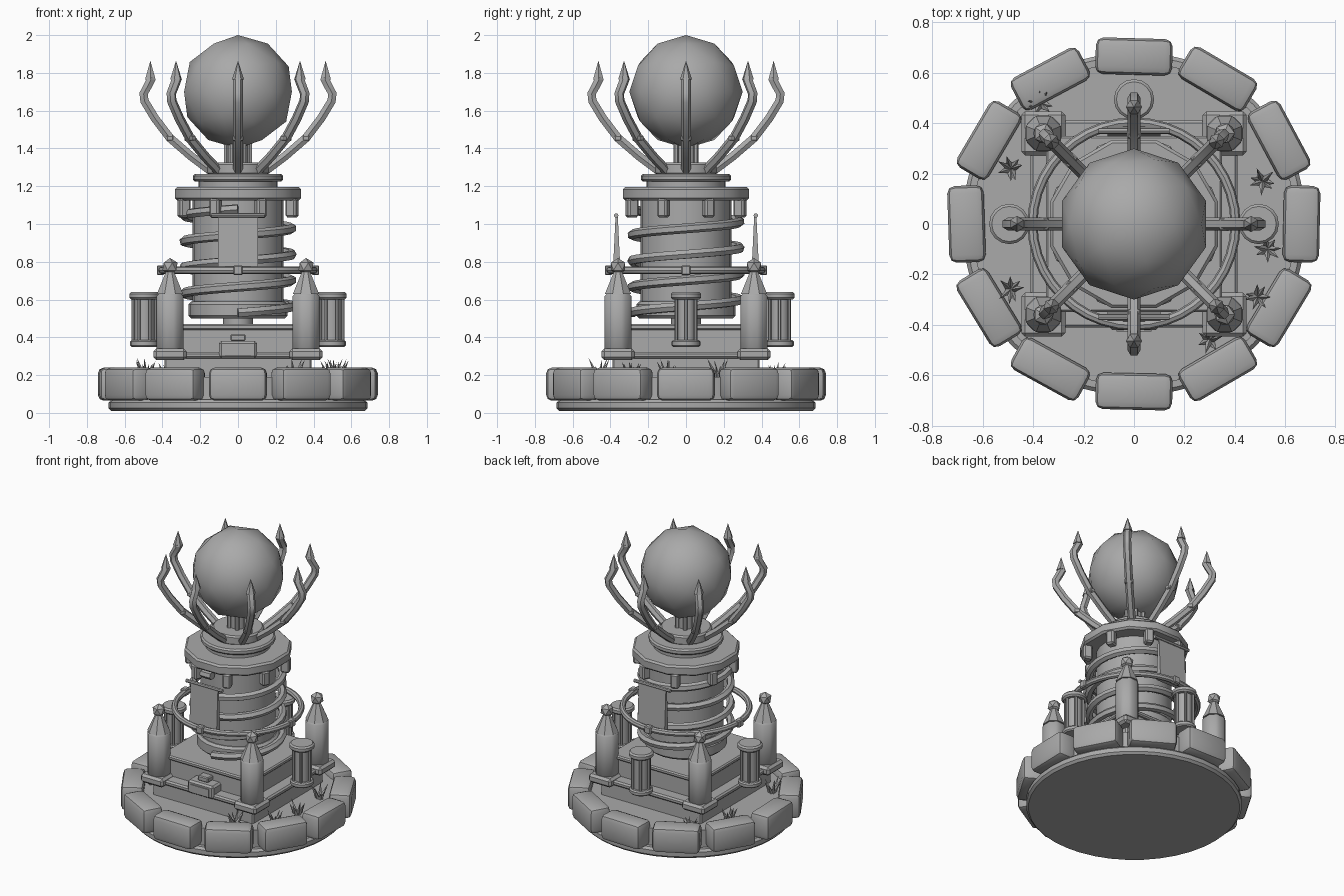
import bpy, math, random
from math import sin, cos, pi, radians
from mathutils import Vector

if "Cube" in bpy.data.objects:
    bpy.data.objects.remove(bpy.data.objects["Cube"])

random.seed(4)
stone = bpy.data.materials.new("stone_grey")
stone.diffuse_color = (0.4, 0.4, 0.4, 1)
stone.use_nodes = True
stone.node_tree.nodes["Principled BSDF"].inputs["Base Color"].default_value = stone.diffuse_color


def finish(name, bevel=0, smooth=True, segs=1):
    ob = bpy.context.object
    ob.name = name
    if bevel:
        m = ob.modifiers.new("bevel", 'BEVEL')
        m.width, m.segments, m.limit_method = bevel, segs, 'ANGLE'
        bpy.ops.object.modifier_apply(modifier="bevel")
    ob.data.materials.append(stone)
    if smooth:
        bpy.ops.object.shade_smooth_by_angle(angle=radians(35))
    return ob


def cone(name, x, y, z0, z1, r0, r1, n=24, bevel=0, turn=0.0):
    bpy.ops.mesh.primitive_cone_add(vertices=n, radius1=r0, radius2=r1, depth=z1 - z0,
                                    location=(x, y, (z0 + z1) / 2), rotation=(0, 0, turn))
    return finish(name, bevel)


def disc(name, x, y, z0, z1, r, n=24, bevel=0, turn=0.0):
    return cone(name, x, y, z0, z1, r, r, n, bevel, turn)


def box(name, loc, size, bevel=0, turn=0.0, segs=1):
    bpy.ops.mesh.primitive_cube_add(size=1, location=loc, rotation=(0, 0, turn))
    bpy.context.object.scale = size
    bpy.ops.object.transform_apply(location=False, rotation=False, scale=True)
    return finish(name, bevel, segs=segs)


def ball(name, loc, r, sub, smooth=True):
    bpy.ops.mesh.primitive_ico_sphere_add(subdivisions=sub, radius=r, location=loc)
    ob = finish(name, smooth=False)
    if smooth:
        bpy.ops.object.shade_smooth()
    return ob


def sweep(name, points, radius, res=1):
    cu = bpy.data.curves.new(name, 'CURVE')
    cu.dimensions, cu.bevel_depth, cu.bevel_resolution = '3D', radius, res
    cu.use_fill_caps = True
    sp = cu.splines.new('POLY')
    sp.points.add(len(points) - 1)
    for p, (x, y, z, k) in zip(sp.points, points):
        p.co, p.radius = (x, y, z, 1), k
    ob = bpy.data.objects.new(name, cu)
    bpy.context.collection.objects.link(ob)
    bpy.ops.object.select_all(action='DESELECT')
    bpy.context.view_layer.objects.active = ob
    ob.select_set(True)
    bpy.ops.object.convert(target='MESH')
    return finish(name)


# round base with a ring of twelve rounded blocks
disc("base_disc", 0, 0, 0.01, 0.07, 0.685, 40, 0.015)
disc("base_floor", 0, 0, 0.06, 0.19, 0.645, 40)
for i in range(12):
    a = i * pi / 6
    box("rim_block", (0.665 * cos(a), 0.665 * sin(a), 0.152), (0.145, 0.305, 0.175),
        0.03, a + random.uniform(-0.04, 0.04), 2)

# stepped square plinth
box("plinth_lower", (0, 0, 0.23), (0.78, 0.78, 0.14), 0.01)
box("plinth_lower_lip", (0, 0, 0.305), (0.82, 0.82, 0.035), 0.01)
box("plinth_upper", (0, 0, 0.38), (0.66, 0.66, 0.14))
box("plinth_upper_lip", (0, 0, 0.455), (0.70, 0.70, 0.03), 0.008)

# small front plaque with a block above
box("plaque", (0, -0.37, 0.335), (0.20, 0.10, 0.09), 0.012)
box("plaque_panel", (0, -0.422, 0.33), (0.14, 0.01, 0.055))
box("plaque_block", (0, -0.36, 0.398), (0.08, 0.06, 0.035), 0.006)

# corner pillars
for sx in (-1, 1):
    for sy in (-1, 1):
        x, y = 0.36 * sx, 0.36 * sy
        box("pillar_foot", (x, y, 0.31), (0.175, 0.175, 0.06), 0.015)
        disc("pillar_shaft", x, y, 0.33, 0.63, 0.078, 8, 0.012, pi / 8)
        cone("pillar_roof", x, y, 0.63, 0.75, 0.075, 0.022, 8, 0, pi / 8)
        ball("pillar_finial", (x, y, 0.775), 0.045, 1, False)

# caged lanterns on the sides and back
for x, y in ((-0.495, 0), (0.495, 0), (0, 0.495)):
    disc("lantern_bottom", x, y, 0.35, 0.385, 0.076, 16, 0.008)
    disc("lantern_core", x, y, 0.38, 0.61, 0.052, 12)
    disc("lantern_top", x, y, 0.60, 0.64, 0.08, 16, 0.01)
    for k in range(6):
        a = k * pi / 3
        disc("lantern_bar", x + 0.06 * cos(a), y + 0.06 * sin(a), 0.375, 0.61, 0.009, 6)

# central column, wrapped by a spiral
disc("column_neck", 0, 0, 0.46, 0.51, 0.08, 12)
disc("column_foot", 0, 0, 0.50, 0.59, 0.262, 24, 0.015)
disc("column_core", 0, 0, 0.58, 1.13, 0.24, 24)
turns, steps = 4, 112
spiral = []
for i in range(steps + 1):
    a = -pi / 2 + 2 * pi * turns * i / steps
    spiral.append((0.285 * cos(a), 0.285 * sin(a), 0.53 + 0.55 * i / steps, 1))
sweep("spiral_band", spiral, 0.026)

# floating ring with clamps
bpy.ops.mesh.primitive_torus_add(major_radius=0.403, minor_radius=0.02, major_segments=40,
                                 minor_segments=8, location=(0, 0, 0.755))
finish("outer_ring")
for i in range(4):
    a = i * pi / 2
    box("ring_clamp", (0.41 * cos(a), 0.41 * sin(a), 0.755), (0.04, 0.05, 0.05), 0.006, a)

# hanging banners, front and back
for s in (-1, 1):
    ob = box("banner", (0, 0.367 * s, 0.895), (0.21, 0.02, 0.29))
    for v in ob.data.vertices:
        v.co.y *= 0.6 if v.co.z > 0 else 2.0
    bpy.ops.mesh.primitive_cylinder_add(vertices=8, radius=0.012, depth=0.28,
                                        location=(0, 0.37 * s, 1.045), rotation=(0, pi / 2, 0))
    finish("banner_rod")

# collar with brackets, and the stacked cap above it
disc("collar", 0, 0, 1.125, 1.195, 0.345, 12, 0.012, pi / 12)
for i in range(8):
    a = (i + 0.5) * pi / 4
    box("collar_bracket", (0.31 * cos(a), 0.31 * sin(a), 1.085), (0.06, 0.055, 0.10), 0.01, a)
disc("cap_lower", 0, 0, 1.19, 1.235, 0.21, 24)
disc("cap_middle", 0, 0, 1.225, 1.265, 0.238, 24, 0.01)
disc("cap_upper", 0, 0, 1.26, 1.325, 0.165, 24, 0.01)
disc("orb_neck", 0, 0, 1.32, 1.46, 0.055, 12)
for i in range(6):
    a = i * pi / 3
    disc("neck_rib", 0.06 * cos(a), 0.06 * sin(a), 1.32, 1.44, 0.015, 6)
ball("orb", (0, 0, 1.70), 0.30, 2)

# eight curved claws around the orb: radius, height, thickness
claw = [(0.13, 1.27, 1), (0.25, 1.36, 1), (0.36, 1.455, 1), (0.44, 1.56, 1), (0.495, 1.65, 1),
        (0.50, 1.69, 1), (0.47, 1.745, 1), (0.455, 1.775, 1)]
for i in range(8):
    a = i * pi / 4
    sweep("claw", [(r * cos(a), r * sin(a), z, k) for r, z, k in claw], 0.026)
    cone("claw_tip", 0.464 * cos(a), 0.464 * sin(a), 1.765, 1.865, 0.032, 0.0, 6, 0, a)
    box("claw_joint", (0.36 * cos(a), 0.36 * sin(a), 1.455), (0.04, 0.056, 0.03), 0.006, a)

# tufts of spiky leaves between rim and plinth
for cx, cy in ((0.51, 0.17), (0.53, -0.10), (0.49, -0.29), (-0.49, 0.22), (-0.49, -0.26),
               (0.30, -0.46), (-0.37, 0.48)):
    for k in range(7):
        a = k * 2 * pi / 7 + random.uniform(-0.3, 0.3)
        x, y = cx + 0.03 * cos(a), cy + 0.03 * sin(a)
        ob = cone("leaf_spike", x, y, 0.17, random.uniform(0.25, 0.30), 0.016, 0.0, 4)
        lean = Vector((0.5 * cos(a), 0.5 * sin(a), 1))
        ob.rotation_euler = lean.to_track_quat('Z', 'Y').to_euler()
